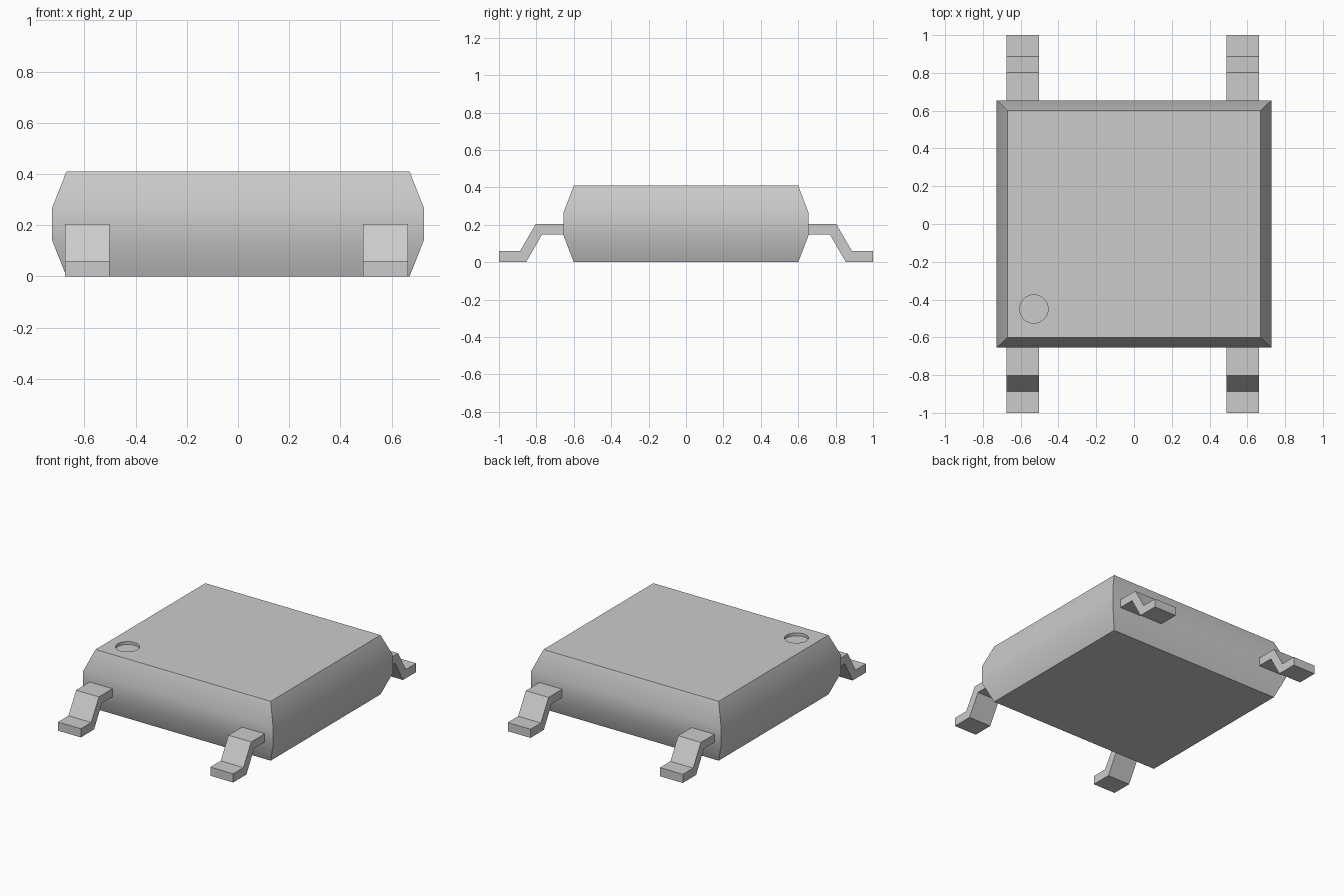
import bpy, bmesh, math

default = bpy.data.objects.get("Cube")
if default:
    bpy.data.objects.remove(default, do_unlink=True)

grey = bpy.data.materials.new("light_grey")
grey.use_nodes = True
grey.diffuse_color = (0.6, 0.6, 0.6, 1)
grey.node_tree.nodes["Principled BSDF"].inputs["Base Color"].default_value = (0.6, 0.6, 0.6, 1)


def make_object(name, bm):
    bmesh.ops.recalc_face_normals(bm, faces=bm.faces)
    mesh = bpy.data.meshes.new(name)
    bm.to_mesh(mesh)
    bm.free()
    mesh.materials.append(grey)
    obj = bpy.data.objects.new(name, mesh)
    bpy.context.collection.objects.link(obj)
    return obj


def activate(obj):
    bpy.ops.object.select_all(action='DESELECT')
    obj.select_set(True)
    bpy.context.view_layer.objects.active = obj


# Body: stacked rectangles (half x, half y, z), widest around the middle
bm = bmesh.new()
rings = []
for hx, hy, z in [(0.67, 0.60, 0), (0.727, 0.655, 0.143), (0.727, 0.655, 0.265), (0.67, 0.60, 0.41)]:
    rings.append([bm.verts.new((sx * hx, sy * hy, z))
                  for sx, sy in [(-1, -1), (1, -1), (1, 1), (-1, 1)]])
for low, high in zip(rings, rings[1:]):
    for i in range(4):
        j = (i + 1) % 4
        bm.faces.new((low[i], low[j], high[j], high[i]))
bm.faces.new(rings[0])
bm.faces.new(rings[-1])
body = make_object("body", bm)

# Shallow round corner marker recessed into the top
bpy.ops.mesh.primitive_cylinder_add(vertices=48, radius=0.075, depth=0.1,
                                    location=(-0.53, -0.45, 0.44))
cutter = bpy.context.object
cutter.name = "marker_cutter"
cutter.hide_render = True
cutter.data.materials.append(grey)
cut = body.modifiers.new("marker_recess", 'BOOLEAN')
cut.operation = 'DIFFERENCE'
cut.solver = 'EXACT'
cut.object = cutter
activate(body)
bpy.ops.object.modifier_apply(modifier=cut.name)
bpy.data.objects.remove(cutter, do_unlink=True)
activate(body)
bpy.ops.object.shade_smooth_by_angle(angle=math.radians(30))

# Bent leads: side profile (distance from centre, height) extruded across x
PROFILE = [(1, 0), (1, 0.06), (0.887, 0.06), (0.803, 0.205),
           (0.62, 0.205), (0.62, 0.148), (0.77, 0.148), (0.855, 0)]


def lead(name, x, side):
    bm = bmesh.new()
    face = bm.faces.new([bm.verts.new((x - 0.087, side * d, z)) for d, z in PROFILE])
    ext = bmesh.ops.extrude_face_region(bm, geom=[face])
    verts = [v for v in ext["geom"] if isinstance(v, bmesh.types.BMVert)]
    bmesh.ops.translate(bm, verts=verts, vec=(0.174, 0, 0))
    make_object(name, bm)


for side, end in [(-1, "front"), (1, "back")]:
    lead(end + "_right_lead", -0.589, side)
    lead(end + "_left_lead", 0.576, side)
